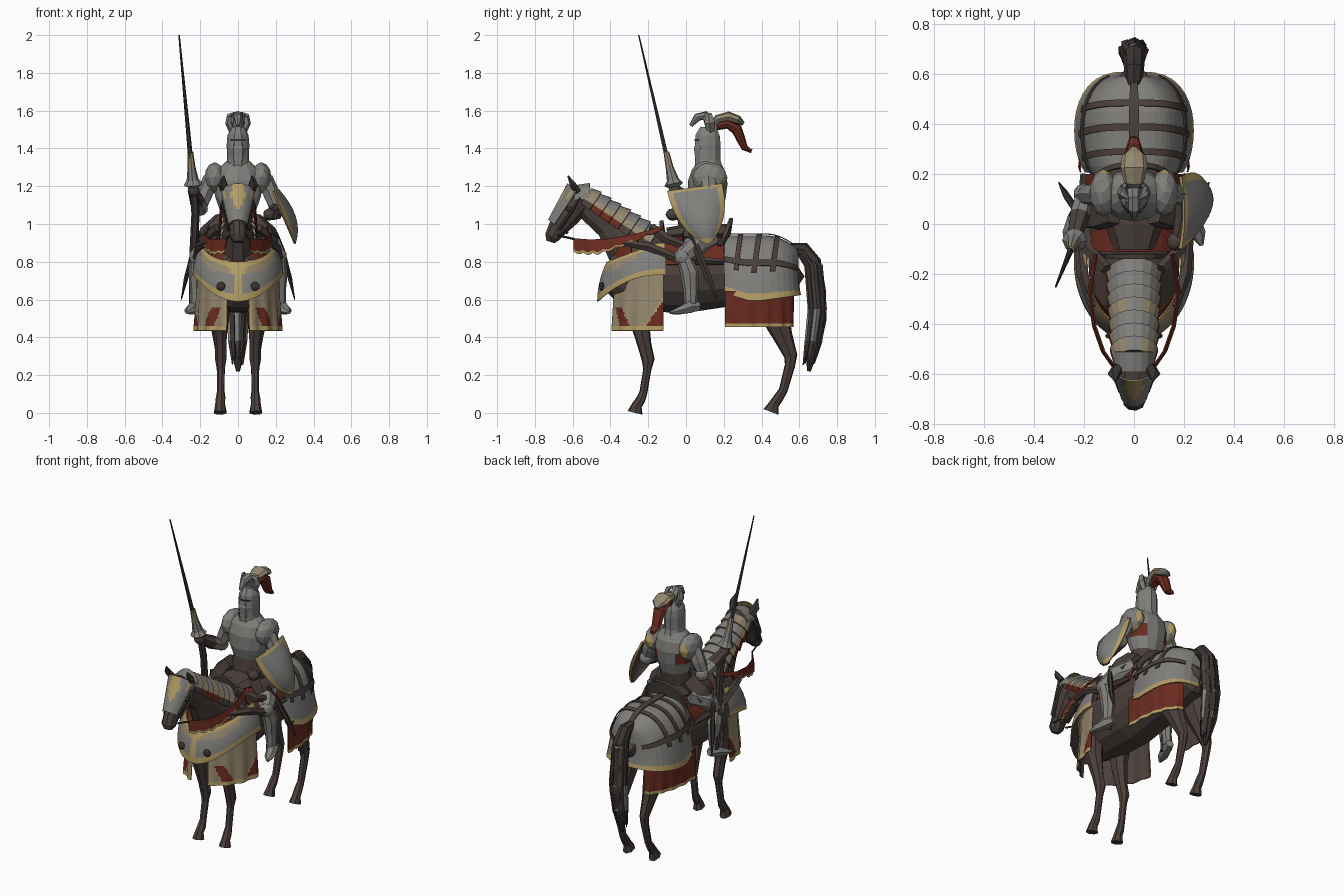
import bpy, bmesh, math, random
from mathutils import Vector
from math import sin, cos, pi, radians

if "Cube" in bpy.data.objects:
    bpy.data.objects.remove(bpy.data.objects["Cube"])

random.seed(4)
NAMES = ["steel", "gold", "tan", "red", "dark", "brown"]
COLS = [(.215, .212, .2), (.44, .33, .125), (.3, .245, .155), (.145, .024, .014), (.042, .034, .031), (.07, .051, .044)]
MATS = []
for nm, c in zip(NAMES, COLS):
    m = bpy.data.materials.new(nm)
    m.diffuse_color = (*c, 1)
    m.use_nodes = True
    m.node_tree.nodes["Principled BSDF"].inputs["Base Color"].default_value = m.diffuse_color
    MATS.append(m)


def finish(name, bm, mirror, thick=0, lined=False):
    me = bpy.data.meshes.new(name)
    bm.to_mesh(me)
    bm.free()
    for m in MATS:
        me.materials.append(m)
    ob = bpy.data.objects.new(name, me)
    bpy.context.collection.objects.link(ob)
    if thick:
        s = ob.modifiers.new("thickness", 'SOLIDIFY')
        s.thickness, s.offset = thick, -1
        s.material_offset = 5 if lined else 0
    if mirror:
        ob.modifiers.new("mirror", 'MIRROR')
    return ob


def loft(name, secs, mat, n=8, mirror=False):
    """Closed tube through sections (x, y, z, side radius, other radius)."""
    bm = bmesh.new()
    pts = [Vector(s[:3]) for s in secs]
    rings = []
    for i, s in enumerate(secs):
        t = (pts[min(i + 1, len(pts) - 1)] - pts[max(i - 1, 0)]).normalized()
        side = Vector((1, 0, 0))
        side = (side - t * side.dot(t)).normalized()
        up = side.cross(t)
        ra, rb = s[3], s[-1]
        rings.append([bm.verts.new(pts[i] + side * ra * cos(2 * pi * k / n) + up * rb * sin(2 * pi * k / n))
                      for k in range(n)])
    faces = [(i, (a[k], a[(k + 1) % n], b[(k + 1) % n], b[k])) for i, (a, b) in enumerate(zip(rings, rings[1:])) for k in range(n)]
    for i, vs in faces + [(0, rings[0]), (len(rings) - 2, rings[-1])]:
        f = bm.faces.new(vs)
        f.material_index = NAMES.index(mat(i, f.calc_center_median()) if callable(mat) else mat)
    bmesh.ops.recalc_face_normals(bm, faces=bm.faces)
    return finish(name, bm, mirror)


def sheet(name, fn, nu, nv, mat, mirror=False, thick=.006, lined=False):
    """Curved plate from a function of u and v in 0..1; mat may be a rule of u, v; lined plates are brown inside."""
    bm = bmesh.new()
    g = [[bm.verts.new(fn(i / nu, j / nv)) for i in range(nu + 1)] for j in range(nv + 1)]
    for j in range(nv):
        for i in range(nu):
            f = bm.faces.new((g[j][i], g[j][i + 1], g[j + 1][i + 1], g[j + 1][i]))
            f.material_index = NAMES.index(mat((i + .5) / nu, (j + .5) / nv) if callable(mat) else mat)
    bm.normal_update()
    mid = sum((v.co for v in bm.verts), Vector()) / len(bm.verts)
    if sum(f.normal.dot(f.calc_center_median() - mid) * f.calc_area() for f in bm.faces) < 0:
        bmesh.ops.reverse_faces(bm, faces=bm.faces)
    return finish(name, bm, mirror, thick, lined)


def ball(name, c, r, mat, mirror=False):
    bm = bmesh.new()
    bmesh.ops.create_icosphere(bm, subdivisions=2, radius=1)
    for v in bm.verts:
        v.co = Vector([c[k] + v.co[k] * r[k] for k in range(3)])
    for f in bm.faces:
        f.material_index = NAMES.index(mat(f.calc_center_median()) if callable(mat) else mat)
    return finish(name, bm, mirror)


def along(pts, t):
    t = min(max(t, 0), .9999) * (len(pts) - 1)
    i = int(t)
    return Vector(pts[i]).lerp(Vector(pts[i + 1]), t - i)


# --- horse body ---
loft("horse_body", [(0, -.41, .74, .09, .1), (0, -.33, .73, .16, .18), (0, -.2, .73, .18, .2), (0, 0, .73, .185, .205),
                    (0, .2, .74, .175, .185), (0, .4, .74, .165, .17), (0, .53, .74, .11, .13), (0, .59, .78, .05, .07)], "brown", 14)
loft("horse_neck", [(0, -.22, .80, .12, .18), (0, -.3, .88, .095, .14), (0, -.4, 1.0, .072, .09), (0, -.54, 1.12, .06, .08)], "brown", 10)
loft("horse_head", [(0, -.52, 1.15, .055, .05), (0, -.58, 1.12, .08, .085), (0, -.635, 1.04, .066, .07), (0, -.685, .97, .045, .05),
                    (0, -.71, .93, .045, .04), (0, -.718, .905, .025, .022)], "brown", 9)
loft("ears", [(.065, -.575, 1.17, .025, .02), (.08, -.6, 1.21, .026, .018), (.075, -.625, 1.255, .004)], "dark", 5, True)
ball("eyes", (.07, -.62, 1.08), (.012, .016, .014), "dark", True)
loft("front_legs", [(.1, -.25, .72, .07, .09), (.095, -.25, .5, .045, .055), (.09, -.22, .36, .032, .038), (.09, -.2, .28, .031, .035),
                    (.09, -.205, .23, .022), (.092, -.225, .11, .02, .022), (.093, -.24, .07, .026), (.095, -.26, .04, .026, .028),
                    (.095, -.27, 0, .034, .042)], "brown", 7, True)
loft("hind_legs", [(.1, .41, .72, .08, .12), (.1, .47, .52, .06, .08), (.095, .515, .4, .038, .052), (.09, .555, .3, .026, .036),
                   (.09, .55, .25, .023, .028), (.09, .515, .12, .02, .024), (.09, .49, .08, .025, .027), (.092, .465, .045, .025, .028),
                   (.092, .45, 0.005, .034, .044)], "brown", 7, True)
loft("tail", [(0, .55, .87, .03), (0, .62, .865, .04), (0, .67, .8, .045), (0, .69, .65, .05, .05), (0, .695, .5, .05, .05),
              (0, .675, .36, .045, .04), (0, .65, .22, .01)], "dark", 8)
for k in range(8):
    a, r = k * pi / 4, random.uniform(.8, 1.1)
    x, y = .036 * r * cos(a), .03 * sin(a)
    loft("tail_lock", [(x * .6, .62 + y, .86, .014), (x, .675 + y, .78, .02), (x * 1.2, .695 + y, .55, .022),
                       (x, .675 + y, .38, .018), (x * .8, .65 + y, .25 + .03 * random.random(), .003)],
         lambda i, c, k=k: "steel" if (k % 2 == 0 and i == 2) or (k == 2 and i == 0) else "brown" if k % 3 == 0 else "dark", 5)


# --- rump armour with straps ---
def rump(u, v, off=0):
    t = -.95 + v * (.95 + pi / 2)
    y = .38 + (.215 + off) * sin(t)
    c, s = cos(pi * u), max(sin(pi * u), 0)
    w = .225 * max(cos(t), 0) ** (.4 if t < 0 else .7) + off
    top = .94 - 2.5 * max(0, y - .42) ** 2 + off
    low = .595 + .4 * max(0, .32 - y) + .15 * max(0, y - .4)
    flare = .014 * (1 - s) ** 4
    return (math.copysign(abs(c) ** .62, c) * w + math.copysign(flare, c) * (abs(c) > .1), y + flare * max(sin(t), 0), low + (top - low) * s)


sheet("rump_armour", rump, 30, 14, lambda u, v: "gold" if u < 1 / 30 or u > 29 / 30 else "steel", lined=True)
for v0 in (.16, .34, .52):
    sheet("rump_cross_strap", lambda u, v, v0=v0: rump(.14 + .72 * u, v0 + .05 * (v - .5) + .05 * sin(pi * u), .009), 20, 1, "brown")
for u0, wd in ((.19, .035), (.5, .012), (.81, .035)):
    sheet("rump_long_strap", lambda u, v, u0=u0, wd=wd: rump(u0 + wd * (v - .5), .02 + .85 * u, .011), 12, 1, "brown")


# --- cloth skirts ---
def rear_skirt(u, v):
    a = radians(-14 + 88 * u)
    r = .005 * sin(u * 30) * (1 - v)
    return ((.22 + r) * cos(a) ** .6, .28 + (.305 + r) * sin(a), .455 + .19 * v)


def front_skirt(u, v):
    a = radians(75 * u)
    r = .006 * sin(u * 22) * (1 - v) - .02 * v
    return ((.232 + r) * cos(a), -.12 - (.285 + r) * sin(a), .435 + .31 * v)


def skirt_colour(u, v):
    if v < .08 or u > .96:
        return "gold"
    edge = v - .52 + 1.7 * u
    slash = abs(u - .7 - (v - .22) * .5) - .11 + .1 * abs(v - .22) if v < .4 else 1
    if edge < 0 or slash < 0:
        return "red"
    return "gold" if edge < .05 else "tan"


sheet("rear_skirt", rear_skirt, 20, 10, lambda u, v: "gold" if v < .1 else "red", True, lined=True)
sheet("front_skirt", front_skirt, 32, 25, skirt_colour, True, lined=True)


# --- chest armour ---
def chest(u, v):
    a = radians(-8 + 196 * u)
    s = max(sin(a), 0)
    low, top = .73 - .14 * s * s, .9 - .1 * s
    r = .24 - .05 * v * v
    return (r * cos(a), -.15 - (r + .08) * sin(a), low + (top - low) * v)


def chest_colour(u, v):
    d = abs(u - .5)
    if v < .19 or v > .86 or d < .016 + .2 * max(0, v - .55):
        return "gold"
    return "tan" if v > .62 + .7 * abs(d - .2) and d < .34 else "steel"


sheet("chest_armour", chest, 40, 16, chest_colour, lined=True)
ball("chest_bosses", (.09, -.446, .67), (.025, .014, .024), "dark", True)
sheet("chest_cloth", lambda u, v: (.19 * cos(radians(35 + 110 * u)), -.16 - (.25 - .03 * v) * sin(radians(35 + 110 * u)), .79 + .09 * v),
      12, 1, "red")


# --- neck lames, face plate and reins ---
def lames(u, v):
    j = round(v * 14)
    f = j % 2
    t = min((j // 2) / 7 + f * .136, 1)
    off = .012 * f
    a = radians(-8 + 196 * u)
    y, z = -.55 + .35 * t, 1.12 - .24 * t
    h, w = .085 + .025 * t + off, .082 + .02 * t + off
    return (w * cos(a), y + .566 * h * sin(a), z + .825 * h * sin(a))


def lame_colour(u, v):
    e = min(u, 1 - u)
    if e < .1:
        return "red" if .1 < v < .5 else "brown"
    return "tan" if e < .2 or (v < .15 and e < .4) or (.42 < v < .5 and e < .4) else "steel"


def face(u, v):
    a = radians(24 + 132 * u)
    h, w = .106 - .036 * v, .1 - .044 * v
    return (w * cos(a), -.545 - .13 * v - .79 * h * sin(a), 1.15 - .17 * v + .614 * h * sin(a))


sheet("neck_lames", lames, 10, 14, lame_colour)
sheet("face_plate", face, 14, 10, lambda u, v: "gold" if abs(u - .5) < .26 - .6 * abs(v - .3) or (abs(abs(u - .5) - .4) < .05 and v < .3) else "steel")
sheet("crown_plate", lambda u, v: (.08 * cos(pi * u), -.59 + .08 * v, 1.13 + (.075 + .012 * v) * sin(pi * u)), 8, 2, "steel")
loft("noseband", [(0, -.667, .99, .054, .058), (0, -.676, .978, .052, .056)], "dark", 9)
loft("cheek_straps", [(.074, -.56, 1.14, .008), (.08, -.6, 1.07, .008), (.055, -.67, .97, .008)], "dark", 4, True)
REIN = [(.06, -.595, .925), (.12, -.51, .918), (.155, -.41, .922), (.175, -.28, .945), (.15, -.12, .99)]


def rein(u, v):
    p = along(REIN, u)
    p.z -= v * (.07 * min(1, 1.5 - 1.4 * u) + .012 * abs(sin(u * 22)))
    p.x += .012 * v
    return p


sheet("reins", rein, 28, 6, lambda u, v: "gold" if v > .83 and u < .75 else "red", True)
loft("rein_leads", [(.045, -.68, .94, .006), (.06, -.59, .92, .006)], "dark", 4, True)
loft("harness_straps", [(.165, -.33, .9, .016), (.205, -.2, .88, .024), (.215, -.05, .82, .024), (.2, .2, .8, .014)], "brown", 5, True)
loft("shoulder_straps", [(.11, -.18, .98, .025), (.185, -.1, .92, .025), (.205, .06, .86, .02)], "brown", 5, True)

# --- saddle ---
sheet("saddle_cloth", lambda u, v: (.205 * cos(radians(12 + 156 * u)), -.11 + .31 * v, .74 + .215 * sin(radians(12 + 156 * u))), 14, 3, "red")
loft("saddle_seat", [(0, -.1, .94, .08, .04), (0, 0, .95, .12, .05), (0, .12, .95, .13, .05), (0, .22, .95, .12, .05)], "brown", 8)
sheet("cantle", lambda u, v: (.15 * cos(pi * u), .17 + .06 * sin(pi * u) + .02 * v, .88 + .02 * sin(pi * u) + .13 * v * sin(pi * u)), 10, 2, "brown", thick=.02)
sheet("pommel", lambda u, v: (.14 * cos(pi * u), -.1 - .02 * v, .87 + .03 * sin(pi * u) + .12 * v * sin(pi * u)), 10, 2, "brown", thick=.02)
loft("side_blades", [(.2, .02, .95, .012), (.235, .06, .86, .014, .02), (.275, .12, .71, .012, .02), (.3, .165, .6, .003)], "dark", 5, True)

# --- rider ---
loft("torso", [(0, .1, .93, .12, .09), (0, .1, 1.0, .1, .08), (0, .11, 1.07, .095, .08), (0, .11, 1.14, .12, .1), (0, .115, 1.22, .135, .105),
               (0, .12, 1.28, .12, .09), (0, .12, 1.33, .065, .06)],
     lambda i, c: "brown" if i < 2 else "red" if c.y > .13 and i == 3 and abs(c.x) > .05 else "steel", 12)
loft("waist_plates", [(.08, .08, 1.02, .05, .09), (.14, .06, .94, .07, .09), (.17, .05, .9, .06, .08)], "brown", 6, True)
ball("shoulder_plates", (.122, .125, 1.245), (.056, .095, .082), lambda c: "gold" if c.y > .195 or (c.x > .1 and c.z < 1.19) else "steel", True)
loft("upper_arms", [(.14, .12, 1.24, .045), (.175, .12, 1.16, .045), (.2, .11, 1.09, .036)], "steel", 7, True)
loft("lance_forearm", [(-.195, .12, 1.08, .036), (-.215, .04, 1.12, .042), (-.235, -.04, 1.17, .03)], lambda i, c: "steel" if i == 0 else "brown", 7)
loft("shield_forearm", [(.195, .12, 1.08, .036), (.2, .03, 1.06, .04), (.18, -.05, 1.05, .03)], "brown", 7)
ball("elbow_plates", (.2, .12, 1.085), (.042, .042, .042), "steel", True)
ball("lance_glove", (-.235, -.055, 1.175), (.033, .038, .033), "brown")
ball("rein_glove", (.165, -.07, 1.05), (.033, .038, .033), "brown")
loft("thighs", [(.1, .12, .93, .07), (.17, .05, .89, .065), (.21, -.01, .83, .05)], "steel", 8, True)
ball("knee_plates", (.215, -.015, .825), (.045, .05, .05), "steel", True)
loft("shins", [(.215, -.01, .82, .04), (.22, .02, .74, .043, .05), (.22, .025, .65, .034, .04), (.225, .025, .57, .028, .034)], "steel", 8, True)
loft("feet", [(.215, .07, .565, .025), (.232, .02, .56, .035, .035), (.255, -.04, .54, .032, .022), (.27, -.085, .53, .008)], "steel", 6, True)
loft("stirrup_straps", [(.2, .05, .88, .012), (.195, .02, .53, .01)], "dark", 4, True)

# --- helmet, crest and plume ---
loft("helmet", [(0, .12, 1.3, .068, .075), (0, .115, 1.34, .058, .07), (0, .115, 1.42, .06, .072), (0, .115, 1.47, .056, .067), (0, .12, 1.51, .036, .046)],
     "steel", 10)
loft("visor", [(0, .085, 1.335, .045, .04), (0, .075, 1.4, .05, .038), (0, .085, 1.43, .05, .035)], "steel", 6)
sheet("eye_slit", lambda u, v: (.056 * cos(radians(205 + 130 * u)), .115 + .07 * sin(radians(205 + 130 * u)), 1.44 + .01 * v), 8, 1, "dark")
loft("crest_beast", [(0, .14, 1.5, .035), (0, .125, 1.54, .028, .03), (0, .1, 1.575, .026, .025), (0, .06, 1.565, .024, .022), (0, .025, 1.52, .01)], "steel", 7)
loft("crest_wings", [(.03, .13, 1.49, .018), (.05, .125, 1.535, .018, .03), (.045, .12, 1.575, .014, .02), (.02, .1, 1.59, .004)], "steel", 5, True)
loft("light_plume", [(0, .13, 1.51, .02), (0, .17, 1.555, .04, .025), (0, .225, 1.568, .054, .028), (0, .275, 1.55, .048, .025), (0, .305, 1.53, .01)],
     lambda i, c: "tan" if c.z > 1.55 else "steel", 8)
loft("red_plume", [(0, .16, 1.515, .02), (0, .22, 1.53, .04, .025), (0, .27, 1.5, .042, .03), (0, .29, 1.45, .036, .024),
                   (0, .31, 1.405, .03, .018), (0, .345, 1.385, .018, .01), (0, .35, 1.4, .003)], "red", 8)


# --- shield ---
def shield(u, v):
    s = 2 * u - 1
    y = .045 + .07 * v + s * .145 * (1 - (v * .985) ** 2.4) ** .8
    x = .19 + .115 * v + .05 * (1 - s * s) * (4 * v * (1 - v) + .25 * (1 - v))
    return (x, y, 1.195 - .3 * v + .14 * (y - .045 - .07 * v))


sheet("shield", shield, 20, 20, lambda u, v: "gold" if abs(u - .5) > .4 + .02 * v or v < .06 or v > .9 else "steel", thick=.012, lined=True)

# --- lance ---
loft("lance_shaft", [(-.245, -.085, 1.28, .014), (-.265, -.135, 1.5, .011), (-.312, -.25, 2.0, .004)], "dark", 6)
loft("lance_guard", [(-.236, -.062, 1.195, .03), (-.237, -.065, 1.21, .05), (-.24, -.07, 1.235, .032), (-.246, -.087, 1.3, .021), (-.252, -.104, 1.38, .015)],
     lambda i, c: "tan" if i == 3 else "steel", 8)
loft("lance_butt", [(-.233, -.055, 1.2, .02), (-.225, -.03, 1.05, .022), (-.235, 0, .85, .022), (-.245, .04, .58, .014)], "dark", 6)
